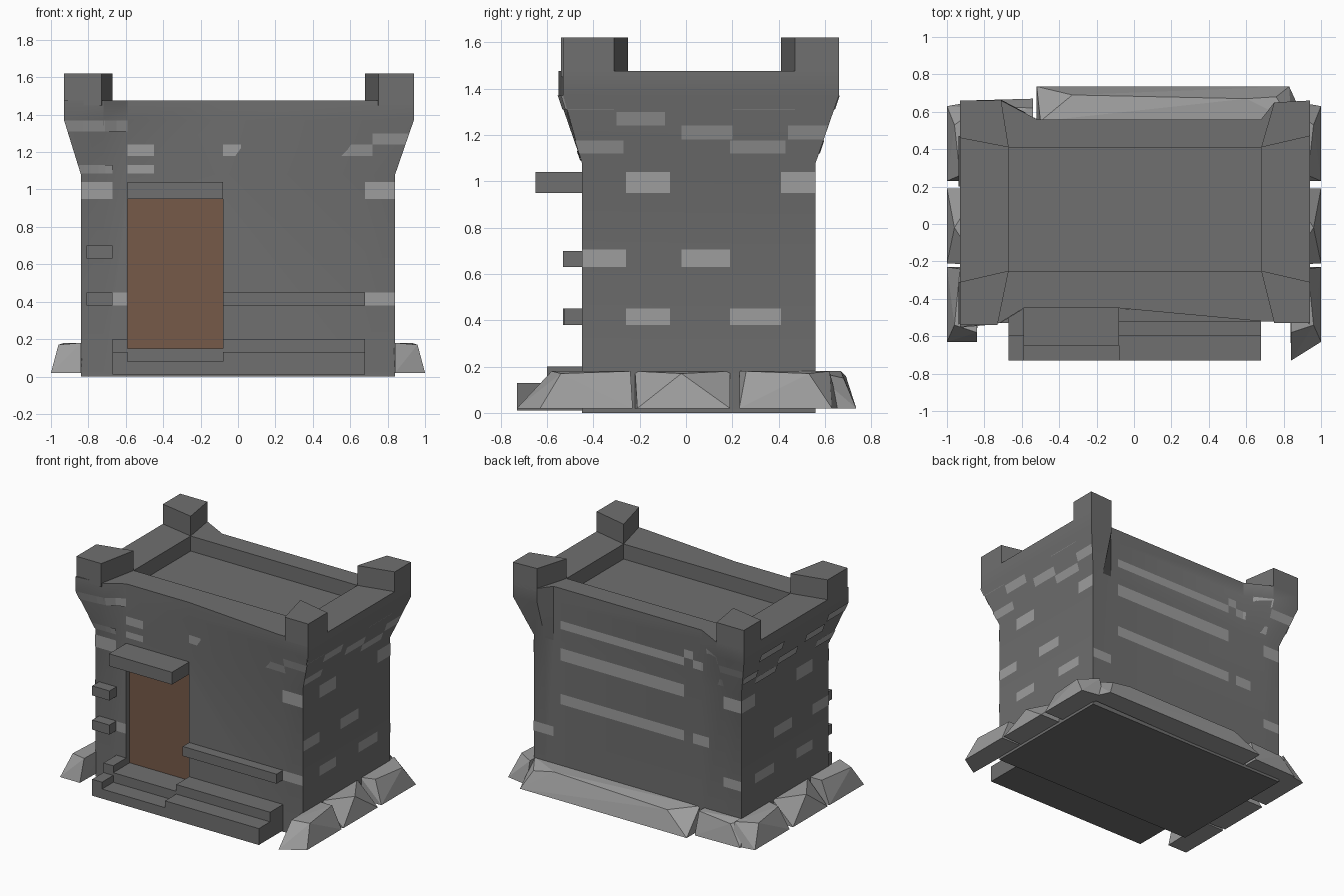
import bpy, bmesh

if "Cube" in bpy.data.objects:
    bpy.data.objects.remove(bpy.data.objects["Cube"])


def mat(name, c):
    m = bpy.data.materials.new(name)
    m.diffuse_color = (*c, 1)
    m.use_nodes = True
    m.node_tree.nodes["Principled BSDF"].inputs["Base Color"].default_value = m.diffuse_color
    return m


STONE = mat("stone", (.16, .16, .16))
PALE = mat("pale_stone", (.34, .34, .34))
WOOD = mat("wood", (.18, .10, .065))


def finish(bm, name, m):
    bmesh.ops.recalc_face_normals(bm, faces=bm.faces)
    me = bpy.data.meshes.new(name)
    bm.to_mesh(me)
    bm.free()
    ob = bpy.data.objects.new(name, me)
    bpy.context.collection.objects.link(ob)
    me.materials.append(m)
    return ob


def loft(rings, name, m):
    """Closed solid through a stack of equal-length rings."""
    bm = bmesh.new()
    vs = [[bm.verts.new(p) for p in r] for r in rings]
    n = len(vs[0])
    for a, b in zip(vs, vs[1:]):
        for i in range(n):
            j = (i + 1) % n
            bm.faces.new((a[i], a[j], b[j], b[i]))
    bm.faces.new(vs[0][::-1])
    bm.faces.new(vs[-1])
    bmesh.ops.remove_doubles(bm, verts=bm.verts, dist=1e-4)
    return finish(bm, name, m)


def box(name, x0, x1, y0, y1, z0, z1, m=STONE):
    q = [(x0, y0), (x1, y0), (x1, y1), (x0, y1)]
    return loft([[(x, y, z) for x, y in q] for z in (z0, z1)], name, m)


# Plan outline: flared top, straight base
FRONT = [(-.93, -.55), (-.72, -.53), (-.59, -.45), (-.08, -.45), (.68, -.52), (.94, -.53)]
BACK = [(.94, .66), (.75, .65), (.68, .56), (-.52, .56), (-.71, .66), (-.93, .66)]


def flare(z):
    return max(0, min(1, (z - 1.08) / .29))


def section(pts, z):
    f = flare(z)
    out = []
    for x, y in pts:
        bx = max(-.84, min(.84, x))
        by = -.45 if y < 0 else .56
        out.append((bx + (x - bx) * f, by + (y - by) * f, z))
    return out


# Tower body with sunken roof
outline = FRONT + BACK
inner = [(max(-.67, min(.68, x)), -.25 if y < 0 else .41) for x, y in outline]
rings = [section(outline, z) for z in (0, 1.08, 1.37, 1.475)]
rings += [[(x, y, z) for x, y in inner] for z in (1.475, 1.365)]
body = loft(rings, "tower_body", STONE)

# Doorway recess
cutter = box("doorway_cutter", -.59, -.08, -.7, -.39, .12, .95)
cutter.hide_render = True
mod = body.modifiers.new("doorway", 'BOOLEAN')
mod.object = cutter
mod.operation = 'DIFFERENCE'
bpy.context.view_layer.objects.active = body
body.select_set(True)
bpy.ops.object.modifier_apply(modifier=mod.name)
bpy.data.objects.remove(cutter)
bpy.ops.object.shade_smooth_by_angle(angle=.42)

# Corner merlons
MERLONS = {
    "front_left": [(-.93, -.54), (-.73, -.54), (-.67, -.25), (-.93, -.31)],
    "front_right": [(.94, -.53), (.75, -.53), (.68, -.25), (.94, -.31)],
    "back_right": [(.94, .66), (.75, .65), (.68, .41), (.94, .47)],
    "back_left": [(-.93, .66), (-.71, .66), (-.67, .41), (-.93, .46)]}
for n, q in MERLONS.items():
    loft([[(x, y, z) for x, y in q] for z in (1.45, 1.62)], "merlon_" + n, STONE)

# Door, lintel, projecting stones and ledge
box("door", -.59, -.08, -.41, -.38, .14, .95, WOOD)
box("door_lintel", -.59, -.08, -.65, -.38, .95, 1.04)
for z0, z1 in ((.38, .45), (.63, .70)):
    box("jamb_stone", -.81, -.67, -.53, -.44, z0, z1)
box("front_ledge", -.08, .68, -.525, -.44, .38, .45)

# Front steps, worn lower in front of the door
for x0, x1, drop in ((-.67, -.59, 0), (-.59, -.08, .05), (-.08, .68, 0)):
    box("lower_step", x0, x1, -.73, -.44, .01, .13 - drop)
    box("upper_step", x0, x1, -.60, -.39, .02, .20 - drop)


# Pale bricks lying on the walls
def on_wall(side, u, z):
    f, o = flare(z), .004
    if side in ("right", "left"):
        y = max(-.45 - .09 * f, min(.56 + .1 * f, u))
        x = .84 + .095 * f + o
        return (x if side == "right" else -x, y, z)
    pts = section(FRONT if side == "front" else BACK[::-1], z)
    u = max(pts[0][0], min(pts[-1][0], u))
    for a, b in zip(pts, pts[1:]):
        if u <= b[0] + 1e-6:
            y = a[1] + (b[1] - a[1]) * (u - a[0]) / (b[0] - a[0])
            return (u, y - o if side == "front" else y + o, z)


# Brick courses, bottom to top
Z = [(.38, .45), (.63, .705), (.95, 1.04), (1.085, 1.13), (1.12, 1.175),
     (1.18, 1.24), (1.24, 1.30), (1.31, 1.37)]
SIDE = [(0, -.26, -.07), (0, .19, .41), (1, -.45, -.26), (1, -.02, .19),
        (2, -.26, -.07), (2, .41, .56), (4, -.6, -.27), (4, .19, .43),
        (5, -.02, .2), (5, .44, .61), (6, -.3, -.09), (7, -.6, -.31), (7, .2, .47)]
BRICKS = {
    "front": [(0, -.67, -.59), (0, .68, .84), (2, -.84, -.67), (2, .68, .84),
              (3, -.9, -.67), (3, -.59, -.45), (5, -.59, -.45), (5, -.08, .72),
              (6, .72, .95), (7, -.95, -.59)],
    "back": [(0, .68, .84), (0, -.84, -.7), (1, -.38, .62), (1, -.58, -.45),
             (2, -.38, .62), (2, -.84, -.7), (5, -.38, .62), (6, -.45, -.38),
             (5, -.58, -.45), (4, -.71, -.58), (7, -.71, -.58), (6, -.95, -.71)],
    "right": SIDE, "left": SIDE}
for side, rows in BRICKS.items():
    bm = bmesh.new()
    for c, a, b in rows:
        us = [a + (b - a) * i / 6 for i in range(7)]
        lo, hi = ([bm.verts.new(on_wall(side, u, z)) for u in us] for z in Z[c])
        for i in range(6):
            f = (lo[i], lo[i + 1], hi[i + 1], hi[i])
            bm.faces.new(f if side in ("front", "right") else f[::-1])
    me = bpy.data.meshes.new(side + "_bricks")
    bm.to_mesh(me)
    bm.free()
    me.materials.append(PALE)
    bpy.context.collection.objects.link(bpy.data.objects.new(side + "_bricks", me))


# Faceted boulders around the foot
def rock(name, pts):
    bm = bmesh.new()
    for p in pts:
        bm.verts.new(p)
    r = bmesh.ops.convex_hull(bm, input=bm.verts)
    bmesh.ops.delete(bm, geom=[v for v in r["geom_interior"] if v.is_valid], context='VERTS')
    finish(bm, name, PALE)


for s, tag in ((1, "right"), (-1, "left")):
    e = .73 if s > 0 else .63
    rock(tag + "_front_rock", [(s * x, y, z) for x, y, z in (
        (.84, -e, .02), (1, -.63, .02), (1, -.23, .02), (.83, -.23, .02),
        (.84, -.58, .18), (.83, -.24, .18), (.96, -.54, .17), (.93, -.24, .18))])
    rock(tag + "_middle_rock", [(s * x, y, z) for x, y, z in (
        (.83, -.22, .02), (1, -.21, .02), (1, .19, .02), (.83, .19, .02),
        (.83, -.22, .18), (.83, .19, .18), (.96, -.02, .17))])
    rock(tag + "_back_rock", [(s * x, y, z) for x, y, z in (
        (.83, .23, .02), (1, .23, .02), (1, .63, .02), (.83, .66, .02),
        (.83, .23, .18), (.83, .62, .18), (.96, .53, .17), (.93, .26, .18))])
rock("long_back_rock", [
    (-.52, .55, .02), (-.52, .735, .02), (.83, .735, .02), (.90, .58, .02),
    (-.50, .55, .18), (-.33, .69, .16), (.60, .67, .18), (.76, .68, .15), (.84, .55, .18)])
rock("small_back_rock", [
    (-.92, .55, .02), (-.90, .66, .02), (-.54, .67, .02), (-.54, .55, .02),
    (-.88, .55, .18), (-.80, .63, .16), (-.54, .62, .18), (-.54, .55, .18)])
